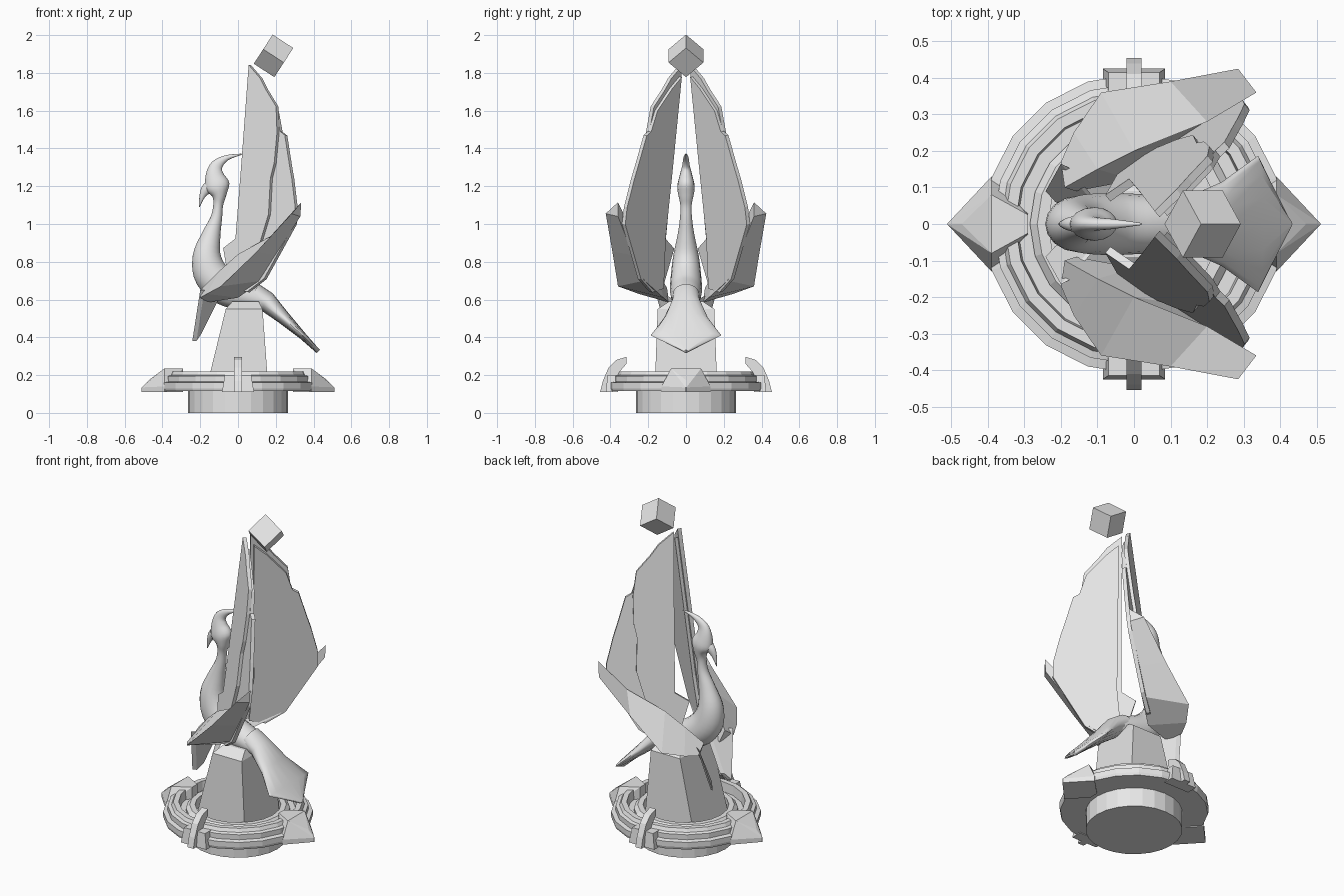
import bpy, bmesh, math
from mathutils import Vector, Matrix

stone = bpy.data.materials.new("pale_grey")
stone.diffuse_color = (0.8, 0.8, 0.8, 1)


def add_object(name, bm, smooth=False):
    bmesh.ops.recalc_face_normals(bm, faces=bm.faces)
    mesh = bpy.data.meshes.new(name)
    bm.to_mesh(mesh)
    bm.free()
    mesh.materials.append(stone)
    ob = bpy.data.objects.new(name, mesh)
    bpy.context.collection.objects.link(ob)
    if smooth:
        bpy.context.view_layer.objects.active = ob
        ob.select_set(True)
        bpy.ops.object.shade_smooth_by_angle(angle=math.radians(50))
        ob.select_set(False)
    return ob


def skin(name, rings, closed=False, smooth=False):
    """Join equal rings of points into a capped or closed tube."""
    bm = bmesh.new()
    vs = [[bm.verts.new(p) for p in r] for r in rings]
    n = len(rings[0])
    for i in range(len(vs) if closed else len(vs) - 1):
        a, b = vs[i], vs[(i + 1) % len(vs)]
        for j in range(n):
            k = (j + 1) % n
            bm.faces.new((a[j], a[k], b[k], b[j]))
    if not closed:
        bm.faces.new(vs[0])
        bm.faces.new(vs[-1])
    return add_object(name, bm, smooth)


def lathe(name, profile, sides):
    rings = []
    for i in range(sides):
        a = 2 * math.pi * i / sides
        rings.append([(r * math.cos(a), r * math.sin(a), z) for r, z in profile])
    return skin(name, rings, closed=True)


def hull(name, points):
    bm = bmesh.new()
    for p in points:
        bm.verts.new(p)
    bmesh.ops.convex_hull(bm, input=bm.verts)
    bmesh.ops.dissolve_limit(bm, angle_limit=0.02, verts=bm.verts, edges=bm.edges)
    return add_object(name, bm)


def refine(pts, steps):
    """Catmull-Rom subdivision of a list of stations."""
    p = [Vector(q) for q in pts]
    p = [2 * p[0] - p[1]] + p + [2 * p[-1] - p[-2]]
    out = []
    for i in range(1, len(p) - 2):
        for s in range(steps):
            t = s / steps
            a, b, c, d = p[i - 1:i + 3]
            out.append(0.5 * (2 * b + (c - a) * t + (2 * a - 5 * b + 4 * c - d) * t * t
                              + (3 * b - a - 3 * c + d) * t ** 3))
    return out + [p[-2]]


def spine_loft(name, stations, steps=1, sides=16):
    """Oval sections (x, z, depth radius, width radius) along a path in the xz plane."""
    st = refine(stations, steps)
    rings = []
    for i, (x, z, d, w) in enumerate(st):
        a, b = st[max(i - 1, 0)], st[min(i + 1, len(st) - 1)]
        t = Vector((b[0] - a[0], 0, b[1] - a[1])).normalized()
        v = Vector((-t.z, 0, t.x))
        rings.append([Vector((x, 0, z)) + v * d * math.cos(q) + Vector((0, w * math.sin(q), 0))
                      for q in (2 * math.pi * j / sides for j in range(sides))])
    return skin(name, rings, smooth=True)


# base drum and stepped rings
lathe("base_drum", [(0.001, 0), (0.265, 0), (0.265, 0.115), (0.29, 0.12), (0.29, 0.14), (0.001, 0.14)], 24)
lathe("outer_ring", [(0.27, 0.115), (0.405, 0.115), (0.41, 0.13), (0.41, 0.16), (0.385, 0.165),
                     (0.385, 0.195), (0.365, 0.2), (0.355, 0.22), (0.325, 0.22), (0.32, 0.165), (0.27, 0.165)], 20)
lathe("inner_ring", [(0.235, 0.13), (0.285, 0.13), (0.285, 0.18), (0.265, 0.2), (0.235, 0.2)], 20)

# pointed ornaments at the ends, brackets and fins at the sides
for s, end in ((-1, "front"), (1, "rear")):
    hull(end + "_ornament", [(s * x, y * m, z) for m in (-1, 1) for x, y, z in (
        (0.51, 0.002, 0.11), (0.51, 0.002, 0.135), (0.39, 0.13, 0.11), (0.39, 0.13, 0.14),
        (0.39, 0.08, 0.235), (0.29, 0.025, 0.235), (0.29, 0.03, 0.11), (0.47, 0.002, 0.175))])
for s, side in ((-1, "right"), (1, "left")):
    hull(side + "_bracket", [(m * x, s * y, z) for m in (-1, 1) for x, y, z in (
        (0.085, 0.36, 0.11), (0.085, 0.425, 0.11), (0.07, 0.36, 0.2), (0.07, 0.415, 0.2))])
    fin = [(0.36, 0.11), (0.455, 0.11), (0.44, 0.17), (0.41, 0.24), (0.37, 0.28),
           (0.315, 0.297), (0.315, 0.26), (0.35, 0.22)]
    skin(side + "_fin", [[(x, s * y, z) for y, z in fin] for x in (-0.02, 0.02)])

# tapered pedestal
skin("pedestal", [
    [(-0.165, -0.165, 0.14), (0.16, -0.165, 0.14), (0.16, 0.165, 0.14), (-0.165, 0.165, 0.14)],
    [(-0.065, -0.15, 0.55), (0.13, -0.15, 0.55), (0.13, 0.15, 0.55), (-0.065, 0.15, 0.55)],
    [(-0.03, -0.09, 0.59), (0.11, -0.09, 0.59), (0.11, 0.09, 0.59), (-0.03, 0.09, 0.59)]])

# bird: crest, head, neck and body in one sweep
spine_loft("bird_body", [
    (0.02, 1.37, 0.003, 0.003), (-0.06, 1.35, 0.015, 0.014), (-0.112, 1.31, 0.032, 0.02),
    (-0.123, 1.26, 0.048, 0.033), (-0.11, 1.2, 0.066, 0.046), (-0.1, 1.15, 0.038, 0.04),
    (-0.105, 1.1, 0.026, 0.03), (-0.115, 1.03, 0.031, 0.032), (-0.142, 0.94, 0.05, 0.045),
    (-0.165, 0.83, 0.075, 0.068), (-0.14, 0.73, 0.092, 0.08), (-0.06, 0.655, 0.09, 0.085),
    (0.04, 0.62, 0.075, 0.08), (0.14, 0.59, 0.055, 0.07)], steps=4)
spine_loft("beak", [(-0.115, 1.21, 0.045, 0.036), (-0.165, 1.185, 0.03, 0.022),
                    (-0.19, 1.145, 0.015, 0.012), (-0.205, 1.09, 0.002, 0.002)], steps=3, sides=12)
# fanned tail
spine_loft("tail", [(0.08, 0.63, 0.06, 0.07), (0.15, 0.59, 0.055, 0.075), (0.24, 0.505, 0.036, 0.115),
                    (0.34, 0.41, 0.02, 0.187), (0.425, 0.325, 0.012, 0.01)])

# wing blades lie in one slanted plane
normal = Vector((-0.805, 1, 0.157)).normalized()


def blade(name, outline, inner, outer, s):
    rings = []
    for off in (inner, outer):
        ring = []
        for x, z in outline:
            p = Vector((x, 0.02 + 0.805 * (x - 0.07) - 0.157 * (z - 1.83), z)) + normal * off
            ring.append((p.x, s * max(p.y, 0.006), p.z))
        rings.append(ring)
    return skin(name, rings)


long_feathers = [(0.07, 1.84), (0.13, 1.77), (0.16, 1.71), (0.215, 1.62), (0.22, 1.48), (0.205, 1.32),
                 (0.185, 1.24), (0.175, 1.05), (0.13, 0.9), (0.05, 0.7), (-0.03, 0.66),
                 (-0.065, 0.87), (0.0, 0.92), (0.03, 1.3)]
back_feathers = [(0.08, 1.78), (0.13, 1.72), (0.205, 1.6), (0.225, 1.49), (0.25, 1.47), (0.275, 1.31),
                 (0.287, 1.24), (0.305, 1.09), (0.3, 1.0), (0.14, 0.71), (0.05, 0.64),
                 (-0.02, 0.66), (0.02, 0.93), (0.045, 1.3)]
# cover feather stations: upper lip, outer ridge, rear lower edge
cover = [((0.335, 0.36, 1.115), (0.285, 0.425, 1.055), (0.33, 0.36, 1.04)),
         ((0.2, 0.28, 0.95), (0.1, 0.39, 0.855), (0.2, 0.28, 0.835)),
         ((0.0, 0.2, 0.84), (-0.09, 0.36, 0.67), (0.13, 0.22, 0.7)),
         ((-0.1, 0.15, 0.75), (-0.165, 0.25, 0.63), (0.0, 0.12, 0.61)),
         ((-0.19, 0.1, 0.66), (-0.2, 0.17, 0.61), (-0.16, 0.09, 0.585))]
droop = [(-0.2, 0.165, 0.65), (-0.125, 0.075, 0.6), (-0.215, 0.06, 0.42), (-0.242, 0.09, 0.38)]

for s, side in ((-1, "right"), (1, "left")):
    blade(side + "_wing_long_feathers", long_feathers, 0.0, 0.022, s)
    blade(side + "_wing_back_feathers", back_feathers, -0.018, 0.004, s)
    skin(side + "_wing_cover", [[(x, s * y, z) for x, y, z in st] for st in cover])
    skin(side + "_drooping_feather", [[(x + o, s * (y - o * 0.5), z) for x, y, z in droop] for o in (0, 0.022)])

# floating cube balanced on its edge
bm = bmesh.new()
bmesh.ops.create_cube(bm, size=0.13, matrix=Matrix.Translation((0.188, 0, 1.89))
                      @ Matrix.Rotation(math.radians(-57), 4, 'Y') @ Matrix.Rotation(math.radians(45), 4, 'Z'))
add_object("floating_cube", bm)
